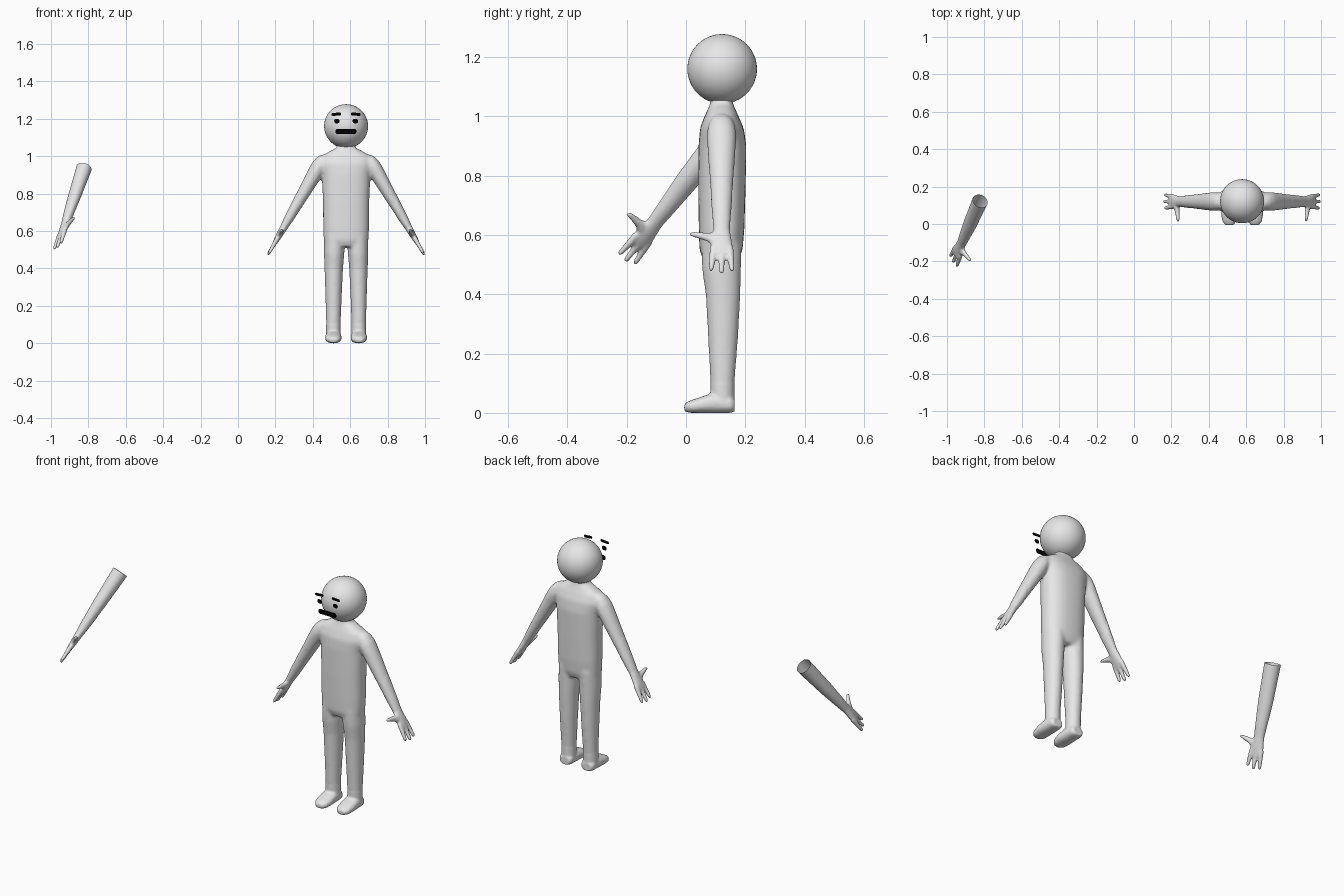
import bpy, bmesh
from math import cos, sin, pi, radians
from mathutils import Vector, Matrix

if "Cube" in bpy.data.objects:
    bpy.data.objects.remove(bpy.data.objects["Cube"])

BODY = Vector((0.578, 0.12, 0))


def material(name, rgb):
    m = bpy.data.materials.new(name)
    m.use_nodes = True
    m.diffuse_color = (*rgb, 1)
    m.node_tree.nodes["Principled BSDF"].inputs["Base Color"].default_value = (*rgb, 1)
    return m


GREY = material("light_grey", (0.8, 0.8, 0.8))
BLACK = material("black", (0.0, 0.0, 0.0))


def add_object(name, bm, mat):
    mesh = bpy.data.meshes.new(name)
    bm.to_mesh(mesh)
    bm.free()
    mesh.materials.append(mat)
    obj = bpy.data.objects.new(name, mesh)
    bpy.context.collection.objects.link(obj)
    return obj


def loft(bm, sections, mat=Matrix(), along="z", power=2.0, n=24):
    """Closed tube through rings given as (x, y, z, radius a, radius b)."""
    rings = []
    for x, y, z, a, b in sections:
        ring = []
        for i in range(n):
            c, s = cos(2 * pi * i / n), sin(2 * pi * i / n)
            c = abs(c) ** (2 / power) * (1 if c > 0 else -1) * a
            s = abs(s) ** (2 / power) * (1 if s > 0 else -1) * b
            off = Vector((c, s, 0)) if along == "z" else Vector((c, 0, s))
            ring.append(bm.verts.new(mat @ (Vector((x, y, z)) + off)))
        rings.append(ring)
    faces = [bm.faces.new(rings[0]), bm.faces.new(rings[-1])]
    for lo, hi in zip(rings, rings[1:]):
        for i in range(n):
            j = (i + 1) % n
            faces.append(bm.faces.new((lo[i], lo[j], hi[j], hi[i])))
    bmesh.ops.recalc_face_normals(bm, faces=faces)


def add_arm(bm, mat, top):
    """Arm with its wrist at the origin, shoulder up, thumb towards -y."""
    loft(bm, top + [(0, 0, 0.2, 0.033, 0.04), (0, 0, 0.08, 0.026, 0.032),
                    (0, 0, 0.02, 0.02, 0.028), (0, 0, -0.03, 0.017, 0.035),
                    (0, 0, -0.06, 0.014, 0.041), (0, 0, -0.08, 0.011, 0.036)], mat)
    # three fingers
    for side, tip in ((-1, -0.142), (0, -0.152), (1, -0.144)):
        loft(bm, [(0, side * 0.026, -0.05, 0.013, 0.014),
                  (0, side * 0.03, -0.09, 0.011, 0.0125),
                  (0, side * 0.035, tip + 0.01, 0.009, 0.009),
                  (0, side * 0.036, tip, 0.005, 0.005)], mat)
    # thumb
    loft(bm, [(0, 0, -0.025, 0.014, 0.03), (0, -0.03, -0.018, 0.014, 0.024),
              (0, -0.05, -0.01, 0.012, 0.015), (0, -0.095, 0, 0.009, 0.009),
              (0, -0.108, 0, 0.005, 0.005)], mat, "y")


def fuse(name, bm):
    """Weld overlapping parts into one skin and return it as a bmesh."""
    obj = add_object(name, bm, GREY)
    remesh = obj.modifiers.new("weld", "REMESH")
    remesh.mode = "VOXEL"
    remesh.voxel_size = 0.0055
    relax = obj.modifiers.new("relax", "SMOOTH")
    relax.iterations = 4
    out = bmesh.new()
    out.from_object(obj, bpy.context.evaluated_depsgraph_get())
    bpy.data.objects.remove(obj)
    return out


def smooth(bm):
    for f in bm.faces:
        f.smooth = True


# torso and neck
bm = bmesh.new()
loft(bm, [(0, -0.002, 0.515, 0.1, 0.06), (0, -0.002, 0.55, 0.12, 0.073),
          (0, 0, 0.62, 0.123, 0.077), (0, 0.001, 0.75, 0.124, 0.08),
          (0, 0.003, 0.9, 0.13, 0.081), (0, 0.001, 0.96, 0.145, 0.074),
          (0, 0, 1.0, 0.132, 0.058), (0, 0, 1.025, 0.09, 0.046),
          (0, 0, 1.045, 0.05, 0.038), (0, 0, 1.1, 0.044, 0.036)], power=2.4)

for s in (-1, 1):
    # leg and foot
    loft(bm, [(s * 0.062, 0, 0.57, 0.055, 0.068), (s * 0.064, 0, 0.48, 0.055, 0.066),
              (s * 0.066, 0.005, 0.4, 0.05, 0.059), (s * 0.067, 0.005, 0.25, 0.044, 0.051),
              (s * 0.068, 0.003, 0.1, 0.039, 0.041), (s * 0.068, 0.003, 0.03, 0.039, 0.04)])
    loft(bm, [(s * 0.068, 0.044, 0.026, 0.03, 0.022), (s * 0.068, 0.03, 0.03, 0.039, 0.03),
              (s * 0.068, -0.03, 0.033, 0.043, 0.034), (s * 0.068, -0.07, 0.027, 0.044, 0.027),
              (s * 0.068, -0.105, 0.021, 0.038, 0.021), (s * 0.068, -0.126, 0.018, 0.022, 0.013)],
         along="y", power=2.4)
    # arm joined at the shoulder
    place = Matrix.Translation((s * 0.343, 0, 0.602)) @ Matrix.Rotation(radians(s * -30), 4, "Y")
    place = place @ Matrix.Rotation(radians(180), 4, "Z") @ Matrix.Scale(-1, 4, (0, 1, 0)) 
    add_arm(bm, place, [(0, 0, 0.46, 0.02, 0.025), (0, 0, 0.435, 0.034, 0.042),
                        (0, 0, 0.4, 0.042, 0.05), (0, 0, 0.36, 0.042, 0.05)])

bm = fuse("body", bm)
trunk = [v for v in bm.verts if abs(v.co.x) < 0.27 and v.co.z > 0.1]
for _ in range(14):
    bmesh.ops.smooth_vert(bm, verts=trunk, factor=0.5,
                          use_axis_x=True, use_axis_y=True, use_axis_z=True)
bmesh.ops.translate(bm, verts=bm.verts, vec=BODY)
smooth(bm)
add_object("body", bm, GREY)

# loose arm, open at its upper end
up = Vector((0.26, 0.59, 0.765)).normalized()
back = -Vector((0.48, -0.78, 0.38))
back = (back - back.project(up)).normalized()
frame = Matrix((back.cross(up), back, up)).transposed().to_4x4()
bm = bmesh.new()
add_arm(bm, Matrix(), [(0, 0, 0.46, 0.043, 0.044), (0, 0, 0.38, 0.041, 0.043)])
bm = fuse("loose_arm", bm)
bmesh.ops.bisect_plane(bm, geom=bm.verts[:] + bm.edges[:] + bm.faces[:],
                       plane_co=(0, 0, 0.405), plane_no=(0, 0, 1), clear_outer=True)
bmesh.ops.transform(bm, verts=bm.verts,
                    matrix=Matrix.Translation((-0.928, -0.116, 0.627)) @ frame)
smooth(bm)
add_object("loose_arm", bm, GREY)

# head
bm = bmesh.new()
bmesh.ops.create_uvsphere(bm, u_segments=48, v_segments=24, radius=0.1175,
                          matrix=Matrix.Translation(BODY + Vector((0, 0.002, 1.16))))
smooth(bm)
add_object("head", bm, GREY)


# flat face marks floating just ahead of the head
def mark(name, x, z, half, r, tilt=0.0):
    bm = bmesh.new()
    verts = []
    for i in range(20):
        a = 2 * pi * (i + 0.5) / 20
        px = cos(a) * r + (half - r) * (1 if cos(a) > 0 else -1)
        verts.append(bm.verts.new((BODY.x + x + px, -0.025, z + sin(a) * r + px * tilt)))
    bm.faces.new(verts)
    add_object(name, bm, BLACK)


for side, s in (("right", -1), ("left", 1)):
    mark(side + "_eyebrow", s * 0.052, 1.224, 0.026, 0.008, s * -0.06)
    mark(side + "_eye", s * 0.049, 1.187, 0.015, 0.012)
mark("mouth", -0.001, 1.132, 0.057, 0.014)
